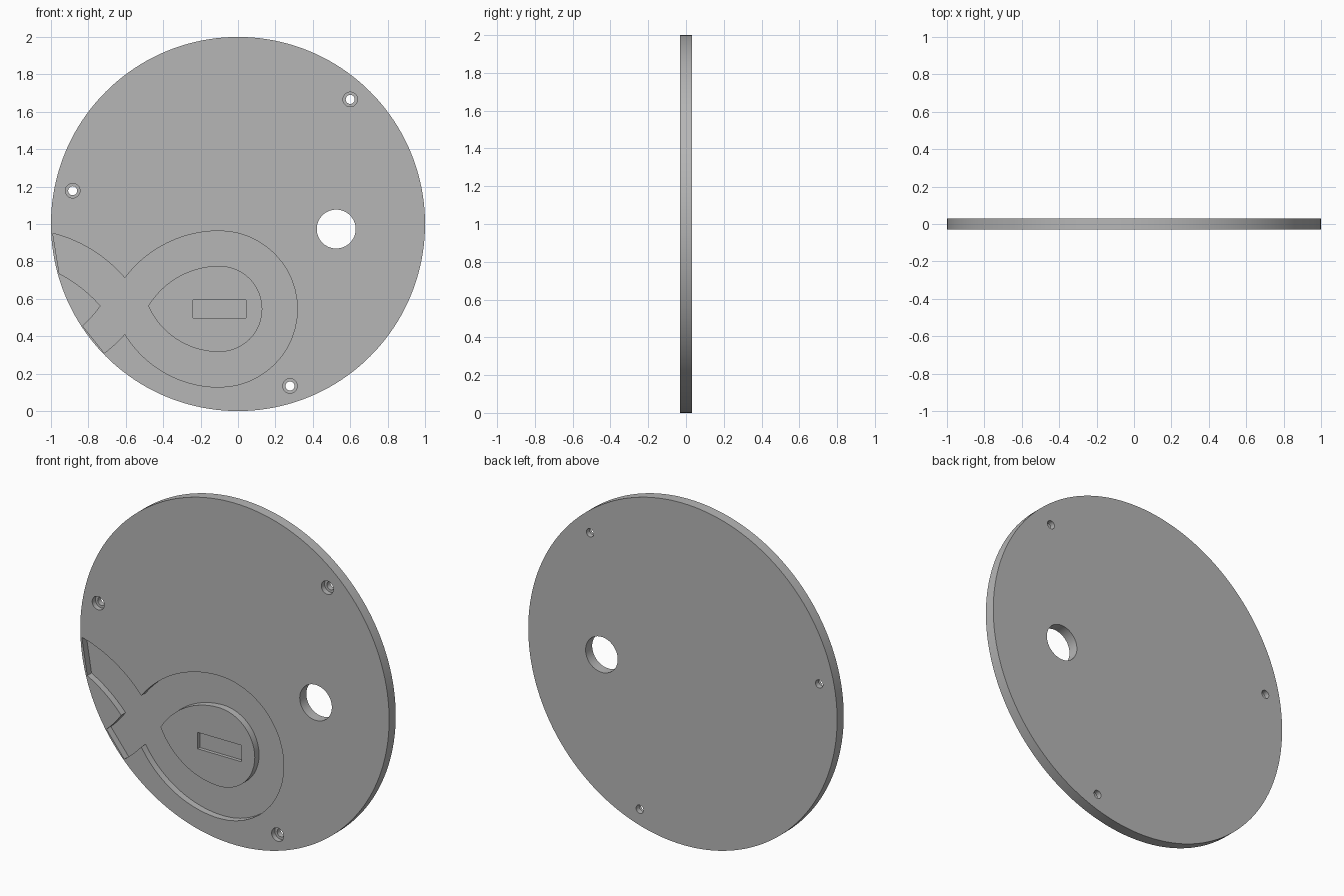
import bpy, bmesh
from math import atan, sin, cos, radians
from mathutils import Vector

cube = bpy.data.objects.get("Cube")
if cube:
    bpy.data.objects.remove(cube, do_unlink=True)

FRONT, BACK = -0.0305, 0.0305
FLOOR = FRONT + 0.04       # bottom of the fish-shaped recess
OUT = FRONT - 0.05         # cutters start in front of the plate

grey = bpy.data.materials.new("grey")
grey.use_nodes = True
grey.diffuse_color = (0.47, 0.47, 0.47, 1)
grey.node_tree.nodes["Principled BSDF"].inputs["Base Color"].default_value = grey.diffuse_color


def arc(p, q, sag, steps=24):
    """Arc from p towards q, bulging to the left of travel by sag."""
    p, q = Vector(p), Vector(q)
    if sag == 0:
        return [p]
    chord = q - p
    along = chord.normalized()
    left = Vector((-along.y, along.x))
    half = 2 * atan(2 * sag / chord.length)
    radius = chord.length / (2 * sin(half))
    mid = (p + q) / 2
    angles = [half * (2 * i / steps - 1) for i in range(steps)]
    return [mid + along * radius * sin(a) + left * radius * (cos(a) - cos(half))
            for a in angles]


def outline(corners):
    """Closed outline from (x, z, sag towards the next corner)."""
    pts = []
    for i, (x, z, sag) in enumerate(corners):
        pts += arc((x, z), corners[(i + 1) % len(corners)][:2], sag)
    return pts


def circle(x, z, r, steps=32):
    return arc((x, z + r), (x, z - r), r, steps) + arc((x, z - r), (x, z + r), r, steps)


def prism(name, pts, y0, y1):
    """Solid made by extruding an x-z outline from y0 to y1."""
    bm = bmesh.new()
    face = bm.faces.new([bm.verts.new((p.x, y0, p.y)) for p in pts])
    moved = bmesh.ops.extrude_face_region(bm, geom=[face])["geom"]
    bmesh.ops.translate(bm, vec=(0, y1 - y0, 0),
                        verts=[v for v in moved if isinstance(v, bmesh.types.BMVert)])
    bmesh.ops.recalc_face_normals(bm, faces=bm.faces)
    mesh = bpy.data.meshes.new(name)
    bm.to_mesh(mesh)
    bm.free()
    mesh.materials.append(grey)
    obj = bpy.data.objects.new(name, mesh)
    bpy.context.collection.objects.link(obj)
    return obj


def activate(obj):
    bpy.ops.object.select_all(action="DESELECT")
    obj.select_set(True)
    bpy.context.view_layer.objects.active = obj


def cut(target, pts, y0, y1):
    cutter = prism("cutter", pts, y0, y1)
    cutter.hide_render = True
    mod = target.modifiers.new("cut", "BOOLEAN")
    mod.operation, mod.solver, mod.object = "DIFFERENCE", "EXACT", cutter
    activate(target)
    bpy.ops.object.modifier_apply(modifier=mod.name)
    bpy.data.objects.remove(cutter, do_unlink=True)


# Round plate
plate = prism("round_plate", circle(0, 1, 1, 80), FRONT, BACK)

# Fish-shaped recess, with a thin lip left along the rim at the tail
fish = outline([
    (-0.99, 0.95, 0.035), (-0.605, 0.711, 0.0665), (-0.1, 0.963, 0.4175),
    (-0.1, 0.128, 0.076), (-0.605, 0.412, 0.004), (-0.715, 0.31, 0),
    (-0.83, 0.455, -0.004), (-0.735, 0.562, -0.013), (-0.955, 0.735, 0)])
cut(plate, fish, OUT, FLOOR)

# Large through hole
cut(plate, circle(0.525, 0.973, 0.104), OUT, BACK + 0.05)

# Counterbored screw holes
for x, z in [(0.6, 1.666), (-0.884, 1.178), (0.278, 0.134)]:
    cut(plate, circle(x, z, 0.039, 20), OUT, FRONT + 0.03)
    cut(plate, circle(x, z, 0.024, 20), OUT, BACK + 0.05)

# Raised drop-shaped island with a slot pocket
island = prism("drop_island", outline([
    (-0.48, 0.5615, 0.057), (-0.1, 0.776, 0.23), (-0.1, 0.316, 0.0667)]),
    FRONT, FLOOR + 0.005)
cut(island, outline([(-0.24, 0.594, 0), (0.043, 0.594, 0),
                     (0.043, 0.498, 0), (-0.24, 0.498, 0)]), OUT, FRONT + 0.02)

for obj in (plate, island):
    activate(obj)
    bpy.ops.object.shade_smooth_by_angle(angle=radians(30))
